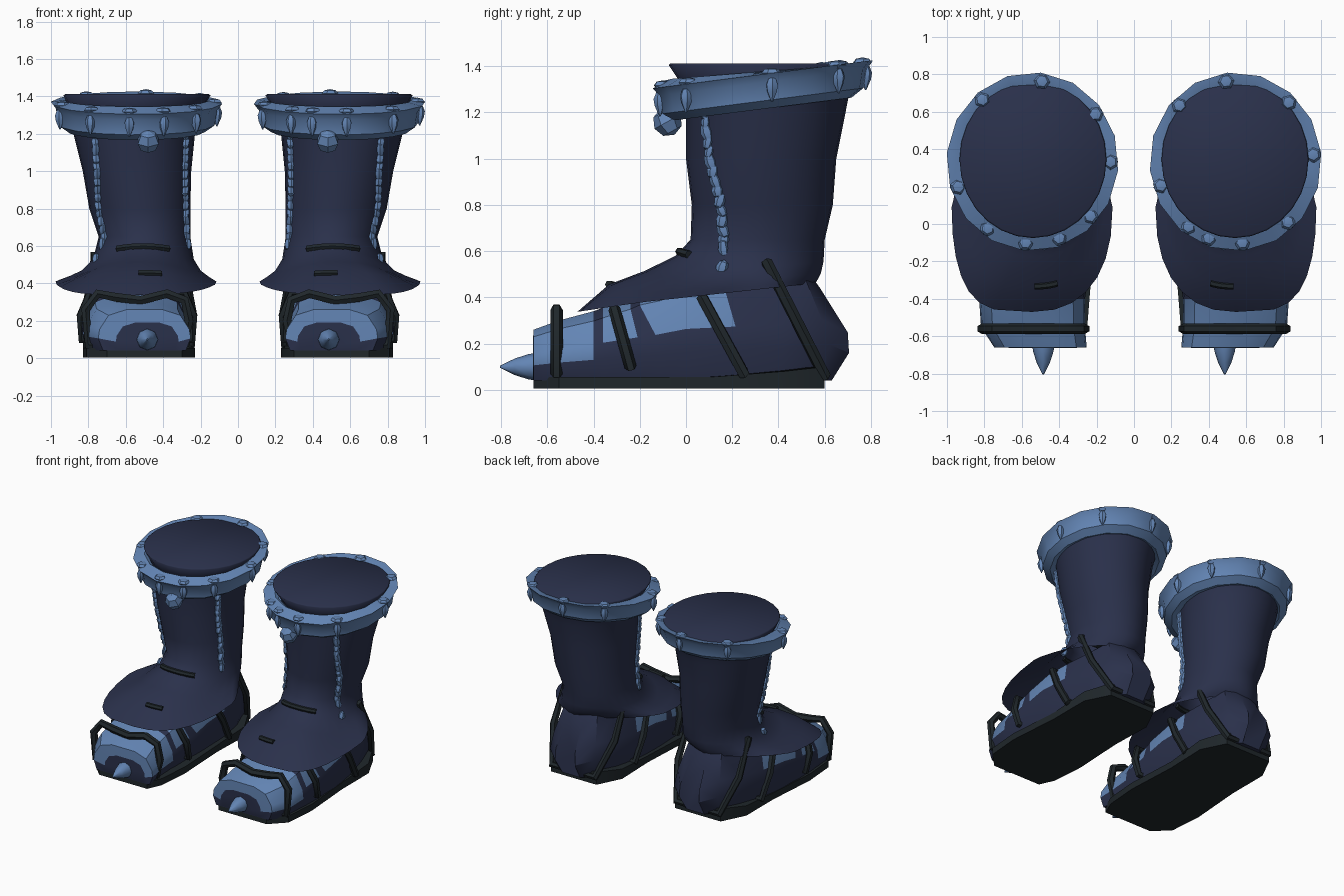
import bpy, bmesh, math, random
from mathutils import Matrix, Vector

if "Cube" in bpy.data.objects:
    bpy.data.objects.remove(bpy.data.objects["Cube"])

random.seed(4)


def material(name, rgb):
    m = bpy.data.materials.new(name)
    m.diffuse_color = (*rgb, 1)
    m.use_nodes = True
    m.node_tree.nodes["Principled BSDF"].inputs["Base Color"].default_value = m.diffuse_color
    return m


NAVY = material("navy leather", (0.023, 0.030, 0.070))
BLUE = material("steel blue", (0.125, 0.235, 0.46))
BLACK = material("black rubber", (0.014, 0.020, 0.024))


def finish(name, mesh, mats, angle=40, mirror=True):
    """Link a mesh, smooth it by angle and mirror it to the other boot."""
    for m in mats:
        mesh.materials.append(m)
    for p in mesh.polygons:
        p.use_smooth = True
    mesh.set_sharp_from_angle(angle=math.radians(angle))
    ob = bpy.data.objects.new(name, mesh)
    bpy.context.collection.objects.link(ob)
    if mirror:
        mod = ob.modifiers.new("other boot", "MIRROR")
        mod.use_mirror_merge = False
    return ob


def from_bm(name, bm, mats, angle=40, mirror=True):
    bmesh.ops.recalc_face_normals(bm, faces=bm.faces)
    mesh = bpy.data.meshes.new(name)
    bm.to_mesh(mesh)
    bm.free()
    return finish(name, mesh, mats, angle, mirror)


def loft(bm, rings, rule=None, cap_start=False, cap_end=False):
    """Skin closed rings of points; rule(ring, segment) gives the material."""
    vs = [[bm.verts.new(p) for p in r] for r in rings]
    n = len(rings[0])
    for i in range(len(vs) - 1):
        for j in range(n):
            k = (j + 1) % n
            f = bm.faces.new((vs[i][j], vs[i][k], vs[i + 1][k], vs[i + 1][j]))
            f.material_index = rule(i, j) if rule else 0
    if cap_start:
        bm.faces.new(vs[0])
    if cap_end:
        bm.faces.new(vs[-1])


def blob(bm, loc, scale, rot=None, seg=6, rings=4):
    m = Matrix.Translation(loc) @ (rot or Matrix()) @ Matrix.Diagonal((*scale, 1))
    bmesh.ops.create_uvsphere(bm, u_segments=seg, v_segments=rings, radius=1, matrix=m)


def tube(name, pts, r=0.026, closed=True):
    cu = bpy.data.curves.new(name, "CURVE")
    cu.dimensions = "3D"
    cu.bevel_depth, cu.bevel_resolution, cu.use_fill_caps = r, 1, True
    sp = cu.splines.new("POLY")
    sp.points.add(len(pts) - 1)
    for p, co in zip(sp.points, pts):
        p.co = (*co, 1)
    sp.use_cyclic_u = closed
    tmp = bpy.data.objects.new(name + " path", cu)
    bpy.context.collection.objects.link(tmp)
    dg = bpy.context.evaluated_depsgraph_get()
    mesh = bpy.data.meshes.new_from_object(tmp.evaluated_get(dg))
    bpy.data.objects.remove(tmp)
    mesh.materials.clear()
    return finish(name, mesh, [BLACK], 50)


# Shaft sections: z, centre x, radius x, centre y, radius y
SHAFT = [(1.412, .54, .385, .345, .412), (1.405, .54, .393, .345, .42),
         (1.33, .545, .355, .345, .37),
         (1.2, .555, .325, .345, .345), (1.0, .54, .29, .325, .325),
         (.8, .525, .27, .33, .305), (.65, .50, .245, .31, .29)]


def shaft_at(z, a):
    for s, t in zip(SHAFT, SHAFT[1:]):
        if z >= t[0]:
            break
    f = (z - s[0]) / (t[0] - s[0])
    _, cx, rx, cy, ry = [u + (v - u) * f for u, v in zip(s, t)]
    return Vector((cx + rx * math.cos(a), cy + ry * math.sin(a), z))


def flap_edge(a):
    """Hem of the flap: boxy on the outer front, rounder inside, narrow behind."""
    c, s = math.cos(a), math.sin(a)
    e = 1.35 if s >= 0 else (.5 if c > 0 else .85)
    x = .545 + .43 * math.copysign(abs(c) ** e, c)
    y = .09 + (.56 if s < 0 else .47) * math.copysign(abs(s) ** e, s)
    if s < 0 < c:
        y = .09 - .56 * abs(s) ** .9
    return Vector((x, y, .40 + .11 * y - .04 * max(0, -y - .2)))


def flap_point(a, t, drop_front, drop_side):
    top, low = shaft_at(.65, a), flap_edge(a)
    w = max(0, -math.sin(a)) ** 2
    p = top.lerp(low, t)
    p.z = top.z + (low.z - top.z) * (drop_side + (drop_front - drop_side) * w)
    return p


# Shaft flowing into the flared instep flap; the top disc blends into the rim
N = 28
angs = [2 * math.pi * i / N for i in range(N)]
rings = [[shaft_at(s[0], a) for a in angs] for s in SHAFT]
for t, df, ds in [(.13, .22, .5), (.4, .43, .76), (.72, .62, .9), (1, 1, 1)]:
    rings.append([flap_point(a, t, df, ds) for a in angs])
bm = bmesh.new()
loft(bm, rings, cap_start=True)
from_bm("boot_shaft_and_flap", bm, [NAVY], 180)

# Foot with blue toe cap and side patches: y, centre x, half width, top z, heel bulge
FOOT = [(-.66, .50, .24, .26, 0), (-.55, .54, .27, .30, 0), (-.4, .545, .275, .34, 0),
        (-.36, .545, .28, .355, 0), (-.24, .545, .285, .40, 0), (-.2, .54, .285, .42, 0),
        (0, .54, .285, .47, 0), (.17, .53, .27, .49, 0), (.4, .52, .235, .51, .02),
        (.5, .52, .175, .55, .13), (.53, .52, .08, .44, .2)]
HALF = [(.92, 0), (1.03, .3), (1, .52), (.8, .86), (.4, 1)]
PROF = HALF + [(-x, z) for x, z in reversed(HALF)]
rings = []
for y, cx, hw, top, bulge in FOOT:
    ring = []
    for px, pz in PROF:
        z = .04 + pz * (top - .04)
        # the side patches begin and end on a slant
        slant = {-.24: .09, -.2: .2, .17: .13}.get(y, 0) * max(0, .86 - max(pz, .45))
        ring.append((cx + px * hw, y + slant + bulge * max(0, 1 - abs(z - .2) / .32), z))
    rings.append(ring)
# Inner outline of the toe front leaves a blue rim round a dark plate
rings.insert(0, [(.485 + (x - .5) * .68, -.662, .045 + (z - .04) * .66)
                 for x, y, z in rings[0]])


def foot_colour(i, j):
    if i <= 2:
        return int(1 <= j <= 7)
    return int(i in (4, 6, 7) and 2 <= j <= 6)


bm = bmesh.new()
loft(bm, rings, foot_colour, cap_start=True, cap_end=True)
from_bm("foot", bm, [NAVY, BLUE], 35)

# Sole rising and flaring at the heel
OUT = [(.3, -.66), (.7, -.66), (.81, -.55), (.83, -.3), (.80, .1), (.80, .42),
       (.71, .6), (.33, .6), (.24, .42), (.25, .1), (.23, -.3), (.25, -.55)]
bm = bmesh.new()
loft(bm, [[(x, y, .005) for x, y in OUT],
          [(x, y, .055 + .045 * max(0, (y - .2) / .4)) for x, y in OUT]],
     cap_start=True, cap_end=True)
from_bm("sole", bm, [BLACK])

# Toe spike
bm = bmesh.new()
loft(bm, [[(.485 + r * math.cos(i * math.pi / 4), y, .1 + r * math.sin(i * math.pi / 4))
           for i in range(8)]
          for y, r in [(-.64, .06), (-.68, .055), (-.74, .036), (-.805, .004)]],
     cap_start=True, cap_end=True)
from_bm("toe_spike", bm, [BLUE], 50)

# Straps round the foot
TOE = [(.29, .07), (.262, .2), (.285, .31), (.38, .345), (.52, .31), (.65, .325),
       (.75, .345), (.815, .26), (.80, .07)]
tube("toe_strap", [(x, -.56, z) for x, z in TOE], .027)
for name, (y0, z0), (y1, z1), cx, wt, wb in [
        ("instep_strap", (-.31, .35), (-.24, .10), .54, .25, .295),
        ("arch_strap", (.07, .40), (.25, .07), .53, .26, .28),
        ("heel_strap", (.35, .55), (.6, .06), .52, .25, .18)]:
    ym, zm = (y0 + y1) / 2, (z0 + z1) / 2
    wm = max(wt, wb) + .005
    tube(name, [(cx - wt, y0, z0), (cx + wt, y0, z0), (cx + wm, ym, zm),
                (cx + wb, y1, z1), (cx - wb, y1, z1), (cx - wm, ym, zm)])

# Short straps lying on the flap
for name, t, df, ds, a0, a1 in [("upper_flap_strap", .10, .165, .36, -120, -60),
                                ("lower_flap_strap", .72, .62, .89, -106, -90)]:
    tube(name, [flap_point(math.radians(a0 + (a1 - a0) * i / 6), t, df, ds)
                for i in range(7)], .018, False)

# Ragged lacing down both sides of the shaft
bm = bmesh.new()


def lace(p):
    blob(bm, p, (.024, random.uniform(.02, .03), random.uniform(.032, .046)),
         Matrix.Rotation(random.uniform(-.5, .5), 4, "X"))


for start, end in [(-50, -30), (-148, -156)]:
    for i in range(14):
        z = 1.2 - .55 * i / 13
        lace(shaft_at(max(z, .651), math.radians(start + (end - start) * i / 13)))
lace(flap_point(math.radians(-28), .03, .08, .17))
lace(flap_point(math.radians(-22), .13, .22, .5))
lace(flap_point(math.radians(-157), .03, .08, .17))
from_bm("side_lacing", bm, [BLUE], 30)

# Gem under the front of the cuff
bm = bmesh.new()
blob(bm, (.48, -.08, 1.16), (.064, .064, .064), Matrix.Rotation(.5, 4, "X"), 6, 4)
from_bm("front_gem", bm, [BLUE], 20)


# Tilted cuff ring
def cuff_point(r, z, a, cx=.543, tilt=.128):
    y = .333 + r * 1.04 * math.sin(a)
    return Vector((cx + r * math.cos(a), y, z + tilt * (y - .333)))


bm = bmesh.new()
loft(bm, [[cuff_point(r, z, 2 * math.pi * (i + .25) / 16, tilt=k) for i in range(16)]
          for r, z, k in [(.32, 1.23, .128), (.37, 1.215, .128), (.42, 1.25, .128),
                          (.433, 1.33, .128), (.46, 1.365, .128), (.385, 1.377, .08),
                          (.36, 1.36, .08)]])
from_bm("cuff", bm, [BLUE], 40)

# Cuff studs, each with a spike hanging down the band
for side, cx, degs in (("left", -.543, (83, 130, 198, 235, 265, 290, 318, 0, 36)),
                       ("right", .543, (97, 136, 197, 233, 250, 275, 312, 5, 47))):
    bm = bmesh.new()
    for deg in degs:
        a = math.radians(deg)
        blob(bm, cuff_point(.417, 1.367, a, cx, .115), (.044, .044, .022),
             Matrix.Rotation(a, 4, "Z"))
        loft(bm, [[cuff_point(.43, z, a, cx) + Vector(
            (r * math.cos(a + k * math.pi / 3), r * math.sin(a + k * math.pi / 3), 0))
            for k in range(6)]
            for z, r in [(1.345, .016), (1.315, .028), (1.285, .023), (1.24, .003)]],
             cap_start=True, cap_end=True)
    from_bm(side + "_cuff_studs", bm, [BLUE], 30, mirror=False)
